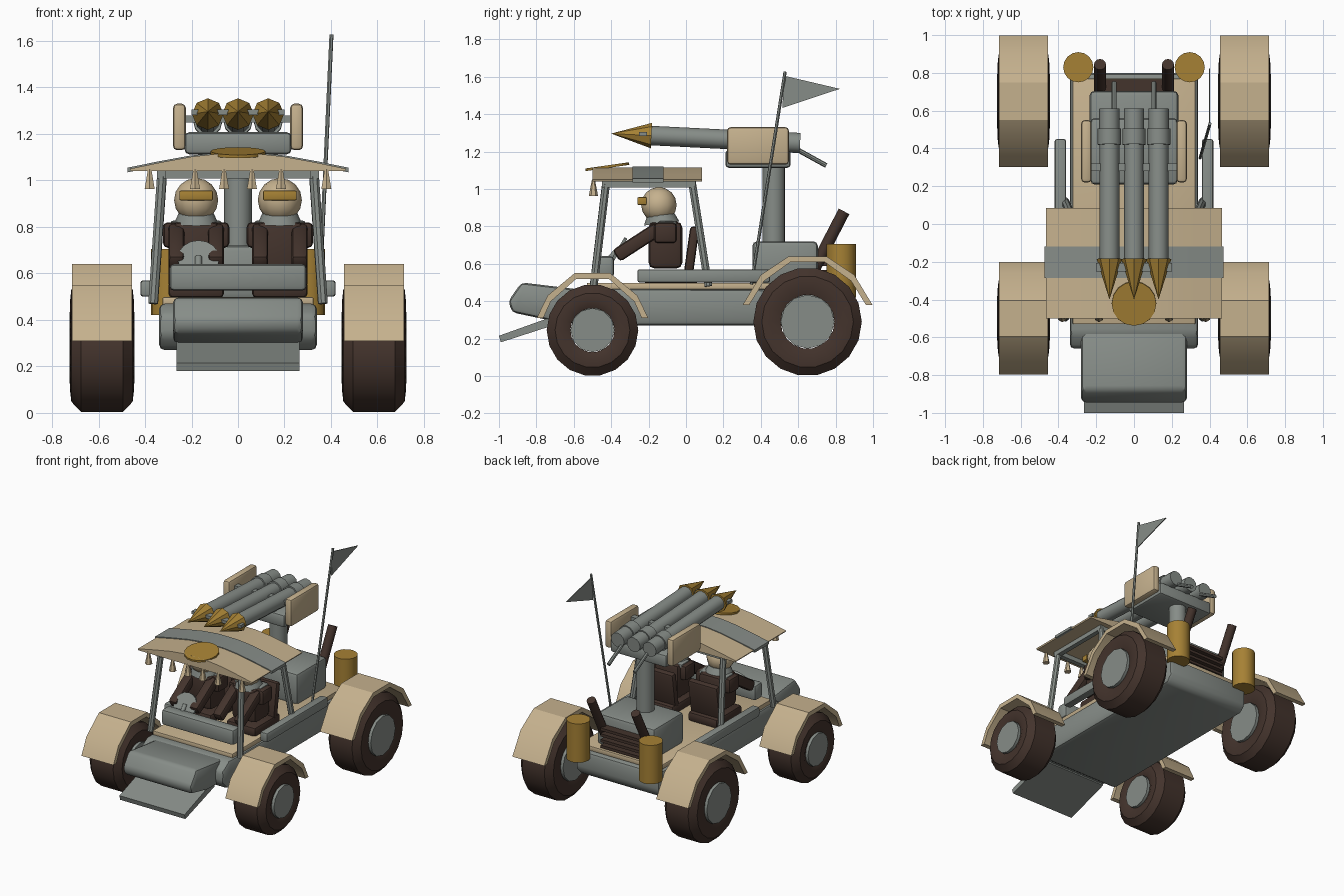
import bpy, bmesh, math
from mathutils import Vector, Matrix

cube = bpy.data.objects.get("Cube")
if cube:
    bpy.data.objects.remove(cube, do_unlink=True)


def material(name, rgb):
    m = bpy.data.materials.new(name)
    m.use_nodes = True
    m.diffuse_color = (*rgb, 1)
    m.node_tree.nodes["Principled BSDF"].inputs["Base Color"].default_value = (*rgb, 1)
    return m


tan = material("sand paint", (0.56, 0.44, 0.27))
grey = material("grey metal", (0.24, 0.265, 0.245))
dark = material("dark brown rubber", (0.056, 0.033, 0.025))
gold = material("gold metal", (0.38, 0.22, 0.035))


def finish(name, bm, mat, bevel=0.0, angle=32):
    if bevel:
        edges = [e for e in bm.edges if e.calc_face_angle(0) > 0.35]
        bmesh.ops.bevel(bm, geom=edges, offset=bevel, segments=2, profile=0.5, affect='EDGES')
    bmesh.ops.recalc_face_normals(bm, faces=bm.faces)
    me = bpy.data.meshes.new(name)
    bm.to_mesh(me)
    bm.free()
    me.materials.append(mat)
    me.polygons.foreach_set("use_smooth", [True] * len(me.polygons))
    me.set_sharp_from_angle(angle=math.radians(angle))
    ob = bpy.data.objects.new(name, me)
    bpy.context.collection.objects.link(ob)
    return ob


def box(name, mat, center, size, bevel=0.0, tilt=0.0):
    """Box with centre, full size and a tilt in degrees about x."""
    bm = bmesh.new()
    bmesh.ops.create_cube(bm, size=1)
    bm.transform(Matrix.Diagonal((*size, 1)))
    ob = finish(name, bm, mat, bevel)
    ob.location = center
    ob.rotation_euler.x = math.radians(tilt)
    return ob


def prism(name, mat, profile, a, b, axis='x', bevel=0.0):
    """Extrude a profile (y,z) along x or (x,z) along y."""
    bm = bmesh.new()
    place = (lambda p, t: (t, p[0], p[1])) if axis == 'x' else (lambda p, t: (p[0], t, p[1]))
    face = bm.faces.new([bm.verts.new(place(p, a)) for p in profile])
    ext = bmesh.ops.extrude_face_region(bm, geom=[face])
    verts = [v for v in ext["geom"] if isinstance(v, bmesh.types.BMVert)]
    bmesh.ops.translate(bm, verts=verts, vec=(b - a, 0, 0) if axis == 'x' else (0, b - a, 0))
    return finish(name, bm, mat, bevel)


def rod(name, mat, p, q, r, r2=None, sides=12, angle=32):
    """Cylinder or cone from p to q."""
    p, q = Vector(p), Vector(q)
    bm = bmesh.new()
    bmesh.ops.create_cone(bm, cap_ends=True, segments=sides, radius1=r,
                          radius2=r if r2 is None else r2, depth=(q - p).length)
    rot = (q - p).to_track_quat('Z', 'Y').to_matrix().to_4x4()
    bm.transform(Matrix.Translation((p + q) / 2) @ rot)
    return finish(name, bm, mat, 0, angle)


def lathe_x(name, mat, profile, center, sides):
    """Revolve (x, radius) points about an x-directed axis."""
    bm = bmesh.new()
    rings = []
    for i in range(sides):
        t = 2 * math.pi * (i + 0.5) / sides
        rings.append([bm.verts.new((x, r * math.sin(t), -r * math.cos(t))) for x, r in profile])
    n = len(profile)
    for i in range(sides):
        u, v = rings[i], rings[(i + 1) % sides]
        for j in range(n):
            bm.faces.new((u[j], u[(j + 1) % n], v[(j + 1) % n], v[j]))
    ob = finish(name, bm, mat)
    ob.location = center
    return ob


# Wheels and arched fenders
axles = (("front", -0.5, 0.245, 0.118, ((0.298, 0.31), (0.24, 0.43), (0.095, 0.55))),
         ("rear", 0.65, 0.29, 0.144, ((0.347, 0.38), (0.25, 0.54), (0.1, 0.64))))
for end, y, R, hub, arch in axles:
    outer = [(y - d, z) for d, z in arch] + [(y + d, z) for d, z in reversed(arch)]
    inner = [(y + (p - y) * 0.93, z - 0.032) for p, z in outer]
    inner[0], inner[-1] = (outer[0][0] + 0.035, outer[0][1]), (outer[-1][0] - 0.035, outer[-1][1])
    tyre = [(-0.12, hub), (-0.137, R - 0.09), (-0.132, R - 0.045), (-0.09, R)]
    tyre += [(-x, r) for x, r in reversed(tyre)]
    for s, side in ((-1, "right"), (1, "left")):
        c = 0.585 * s
        lathe_x(f"{end}_{side}_tyre", dark, tyre, (c, y, R), 18)
        rod(f"{end}_{side}_hub", grey, (c - 0.14, y, R), (c + 0.14, y, R), hub)
        prism(f"{end}_{side}_fender", tan, outer + inner[::-1], c - 0.13, c + 0.13)

# Hull, deck, nose and ram plate
prism("hull", grey, [(-0.66, 0.33), (-0.6, 0.27), (0.76, 0.27), (0.8, 0.32), (0.8, 0.46),
                     (-0.58, 0.47), (-0.66, 0.42)], -0.34, 0.34, bevel=0.025)
box("deck", tan, (0, 0.12, 0.48), (0.65, 1.3, 0.035), 0.006)
prism("nose", grey, [(-0.95, 0.4), (-0.88, 0.5), (-0.55, 0.46), (-0.55, 0.3), (-0.74, 0.3), (-0.93, 0.34)],
      -0.28, 0.28, bevel=0.025)
prism("ram_plate", grey, [(-1.0, 0.215), (-0.99, 0.18), (-0.65, 0.29), (-0.65, 0.34)], -0.265, 0.265)
box("dashboard", grey, (0, -0.43, 0.583), (0.59, 0.09, 0.115), 0.02)
rod("steering_column", grey, (-0.17, -0.43, 0.6), (-0.17, -0.37, 0.67), 0.015)
rod("steering_wheel", grey, (-0.17, -0.375, 0.665), (-0.17, -0.36, 0.656), 0.09, sides=16)

# Side rails and cabin frame
for s, side in ((-1, "right"), (1, "left")):
    box(f"{side}_rail", grey, (0.39 * s, 0.095, 0.535), (0.06, 0.71, 0.07), 0.012)
    rod(f"{side}_front_pillar", grey, (0.365 * s, -0.495, 0.47), (0.325 * s, -0.425, 1.05), 0.022, sides=8)
    rod(f"{side}_rear_pillar", grey, (0.365 * s, 0.12, 0.48), (0.325 * s, 0.03, 1.05), 0.022, sides=8)
    box(f"{side}_roof_bar", grey, (0.33 * s, -0.2, 1.025), (0.035, 0.5, 0.035))
for y in (-0.425, 0.03):
    box("roof_cross_bar", grey, (0, y, 1.025), (0.68, 0.035, 0.035))

# Curved canopy with a stripe, round emblem plate and tassels
half = [(0.465, 1.05), (0.335, 1.077), (0.2, 1.102), (0.08, 1.115)]
curve = half + [(-x, z) for x, z in reversed(half)]
prism("canopy", tan, curve + [(-0.46, 1.04), (0.46, 1.04)], -0.5, 0.085, 'y')
band = [(x * 1.02, z + 0.005) for x, z in curve]
prism("canopy_stripe", grey, band + [(x, z - 0.02) for x, z in reversed(band)], -0.285, -0.12, 'y')
rod("canopy_disc", gold, (0, -0.42, 1.112), (0, -0.422, 1.126), 0.118, sides=16).rotation_euler = (0, 0, 0)
for x in (-0.38, -0.185, -0.06, 0.06, 0.185, 0.38):
    rod("tassel", tan, (x, -0.495, 0.962), (x, -0.495, 1.05), 0.025, 0.008, 6)

# Crew and seats
for cx, who in ((-0.18, "driver"), (0.18, "passenger")):
    box(f"{who}_seat", dark, (cx, -0.08, 0.53), (0.24, 0.3, 0.07), 0.02)
    box(f"{who}_backrest", dark, (cx, 0.03, 0.67), (0.24, 0.05, 0.26), 0.018, -8)
    box(f"{who}_torso", dark, (cx, -0.11, 0.7), (0.2, 0.18, 0.25), 0.03)
    rod(f"{who}_collar", grey, (cx, -0.13, 0.815), (cx, -0.135, 0.86), 0.095, 0.075)
    bm = bmesh.new()
    bmesh.ops.create_uvsphere(bm, u_segments=12, v_segments=8, radius=0.095)
    finish(f"{who}_helmet", bm, tan).location = (cx, -0.145, 0.915)
    box(f"{who}_visor", gold, (cx, -0.235, 0.935), (0.145, 0.05, 0.042), 0.006)
    for s in (-1, 1):
        sx = cx + 0.105 * s
        box(f"{who}_shoulder", dark, (sx, -0.11, 0.765), (0.075, 0.12, 0.11), 0.02)
        box(f"{who}_shoulder_patch", grey, (cx + 0.08 * s, -0.1, 0.8), (0.06, 0.1, 0.055), 0.012)
        box(f"{who}_arm", dark, (sx - 0.02 * s, -0.26, 0.715), (0.07, 0.27, 0.075), 0.02, 33)

# Engine block, grille, exhausts and fuel canisters
box("engine_block", grey, (0, 0.53, 0.605), (0.47, 0.35, 0.23), 0.025)
for i in range(4):
    box("grille_slat", dark, (0, 0.73, 0.515 + 0.042 * i), (0.32, 0.07, 0.02))
for s, side in ((-1, "right"), (1, "left")):
    rod(f"{side}_exhaust", dark, (0.18 * s, 0.69, 0.58), (0.18 * s, 0.845, 0.88), 0.032)
    rod(f"{side}_canister", gold, (0.295 * s, 0.83, 0.42), (0.295 * s, 0.83, 0.705), 0.08, sides=16)

# Rocket mount with side panels
rod("turret_post", grey, (0, 0.47, 0.7), (0, 0.47, 1.14), 0.06, sides=16)
box("rocket_tray", grey, (0, 0.385, 1.16), (0.46, 0.35, 0.095), 0.02)
for s, side in ((-1, "right"), (1, "left")):
    box(f"{side}_armour_panel", tan, (0.252 * s, 0.385, 1.23), (0.055, 0.33, 0.2), 0.018)
    rod(f"{side}_aiming_handle", grey, (0.105 * s, 0.55, 1.235), (0.105 * s, 0.75, 1.125), 0.013, sides=8)
box("rocket_cross_bar", grey, (0, -0.23, 1.293), (0.4, 0.045, 0.022))
box("panel_cross_bar", grey, (0, 0.3, 1.265), (0.5, 0.04, 0.03))


# Rockets tilted gently upward to the front
def axis(x, y):
    return (x, y, 1.276 - 0.05 * y)


for x in (-0.13, 0, 0.13):
    rod("rocket_tube", grey, axis(x, -0.2), axis(x, 0.5), 0.052)
    rod("rocket_collar", grey, axis(x, 0.42), axis(x, 0.505), 0.062)
    rod("rocket_tail", grey, axis(x, 0.5), axis(x, 0.61), 0.054)
    rod("rocket_nose", gold, axis(x, -0.185), axis(x, -0.4), 0.068, 0.0, 8, 20)

# Pennant on a leaning pole
rod("flag_pole", grey, (0.35, 0.35, 0.49), (0.402, 0.53, 1.627), 0.009, sides=6)
prism("pennant", grey, [(0.525, 1.605), (0.823, 1.535), (0.515, 1.433)], 0.396, 0.402)
